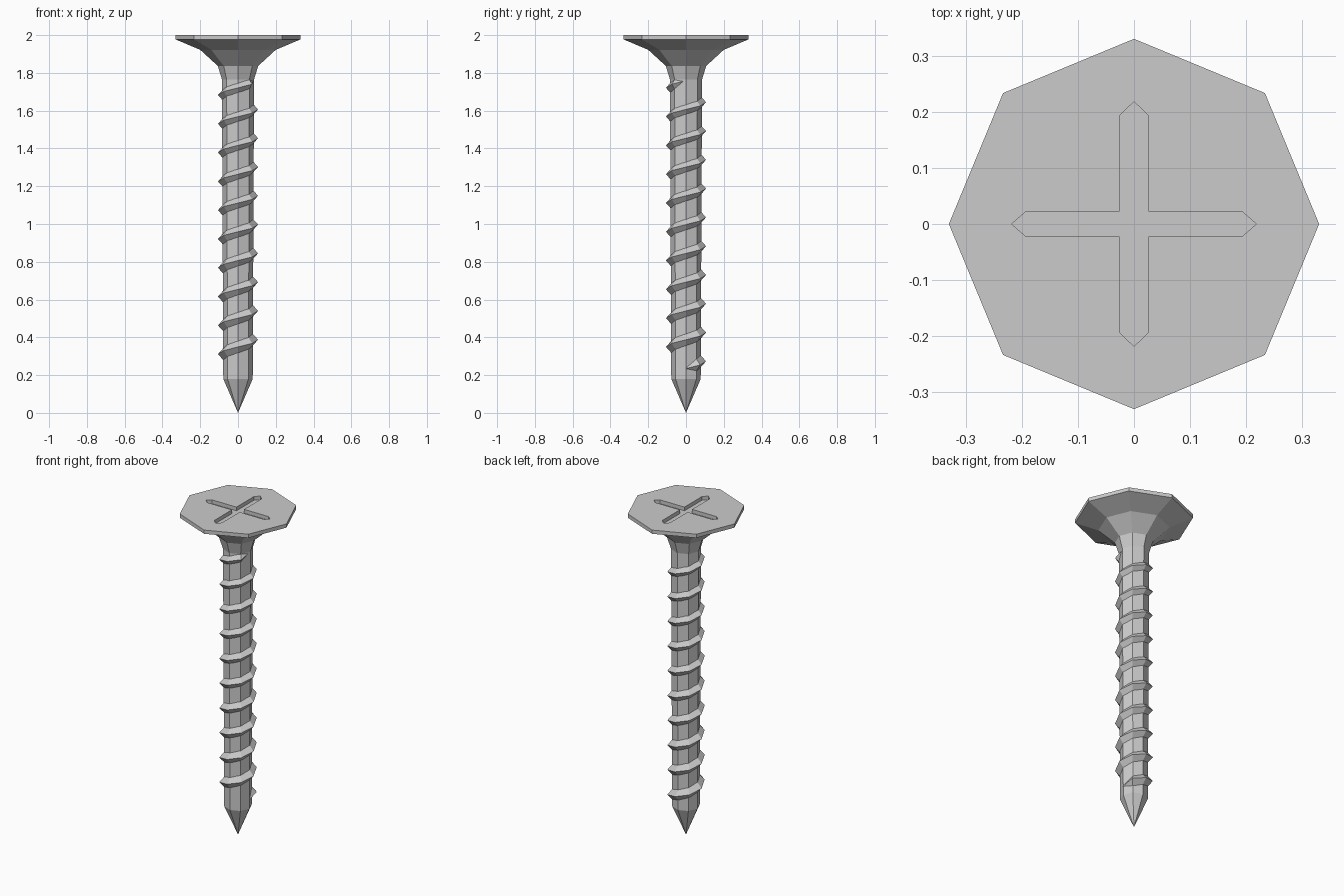
import bpy
from math import cos, sin, pi

if "Cube" in bpy.data.objects:
    bpy.data.objects.remove(bpy.data.objects["Cube"])

SIDES = 8


def make_object(name, verts, faces):
    mesh = bpy.data.meshes.new(name)
    mesh.from_pydata(verts, [], faces)
    mesh.validate()
    obj = bpy.data.objects.new(name, mesh)
    bpy.context.collection.objects.link(obj)
    return obj


def polar(r, step, z):
    a = 2 * pi * step / SIDES
    return (r * cos(a), r * sin(a), z)


# Octagonal body: countersunk head, neck, shank and point
profile = [(0.078, 0.18), (0.085, 1.765), (0.107, 1.837),
           (0.2, 1.922), (0.33, 1.977), (0.33, 2.0)]
verts = [(0, 0, 0)] + [polar(r, i, z) for r, z in profile for i in range(SIDES)]
faces = [(0, 1 + (i + 1) % SIDES, 1 + i) for i in range(SIDES)]
for k in range(len(profile) - 1):
    lo, hi = 1 + k * SIDES, 1 + (k + 1) * SIDES
    for i in range(SIDES):
        j = (i + 1) % SIDES
        faces.append((lo + i, lo + j, hi + j, hi + i))
faces.append(tuple(range(len(verts) - SIDES, len(verts))))
body = make_object("screw_body", verts, faces)

# Cross-shaped driver recess cut into the head
wx, wy, shoulder, tip = 0.026, 0.022, 0.193, 0.218
quarter = [(tip, 0), (shoulder, wy), (wx, wy), (wx, shoulder), (0, tip)]
half = quarter + [(-x, y) for x, y in quarter[-2::-1]]
outline = half + [(x, -y) for x, y in half[-2:0:-1]]
n = len(outline)
cverts = [(x, y, z) for z in (1.977, 2.05) for x, y in outline]
cfaces = [tuple(reversed(range(n))), tuple(range(n, 2 * n))]
cfaces += [(i, (i + 1) % n, n + (i + 1) % n, n + i) for i in range(n)]
cutter = make_object("recess_cutter", cverts, cfaces)
cutter.hide_render = True

mod = body.modifiers.new("recess", 'BOOLEAN')
mod.operation = 'DIFFERENCE'
mod.solver = 'EXACT'
mod.object = cutter
bpy.context.view_layer.objects.active = body
bpy.ops.object.modifier_apply(modifier=mod.name)
bpy.data.objects.remove(cutter)

# Right-handed helical thread with triangular section, tapering in and out
pitch, z0, turns = 0.1524, 0.235, 10
steps = turns * SIDES
tverts, tfaces = [], []
for i in range(steps + 1):
    z = z0 + pitch * i / SIDES
    end = i in (0, steps)
    h, crest = (0.006, 0.08) if end else (0.036, 0.106)
    tverts += [polar(0.074, i, z - h), polar(crest, i, z), polar(0.074, i, z + h)]
for i in range(steps):
    a, b = 3 * i, 3 * i + 3
    for p, q in ((0, 1), (1, 2), (2, 0)):
        tfaces.append((a + p, b + p, b + q, a + q))
tfaces += [(0, 1, 2), (3 * steps + 2, 3 * steps + 1, 3 * steps)]
make_object("thread", tverts, tfaces)
